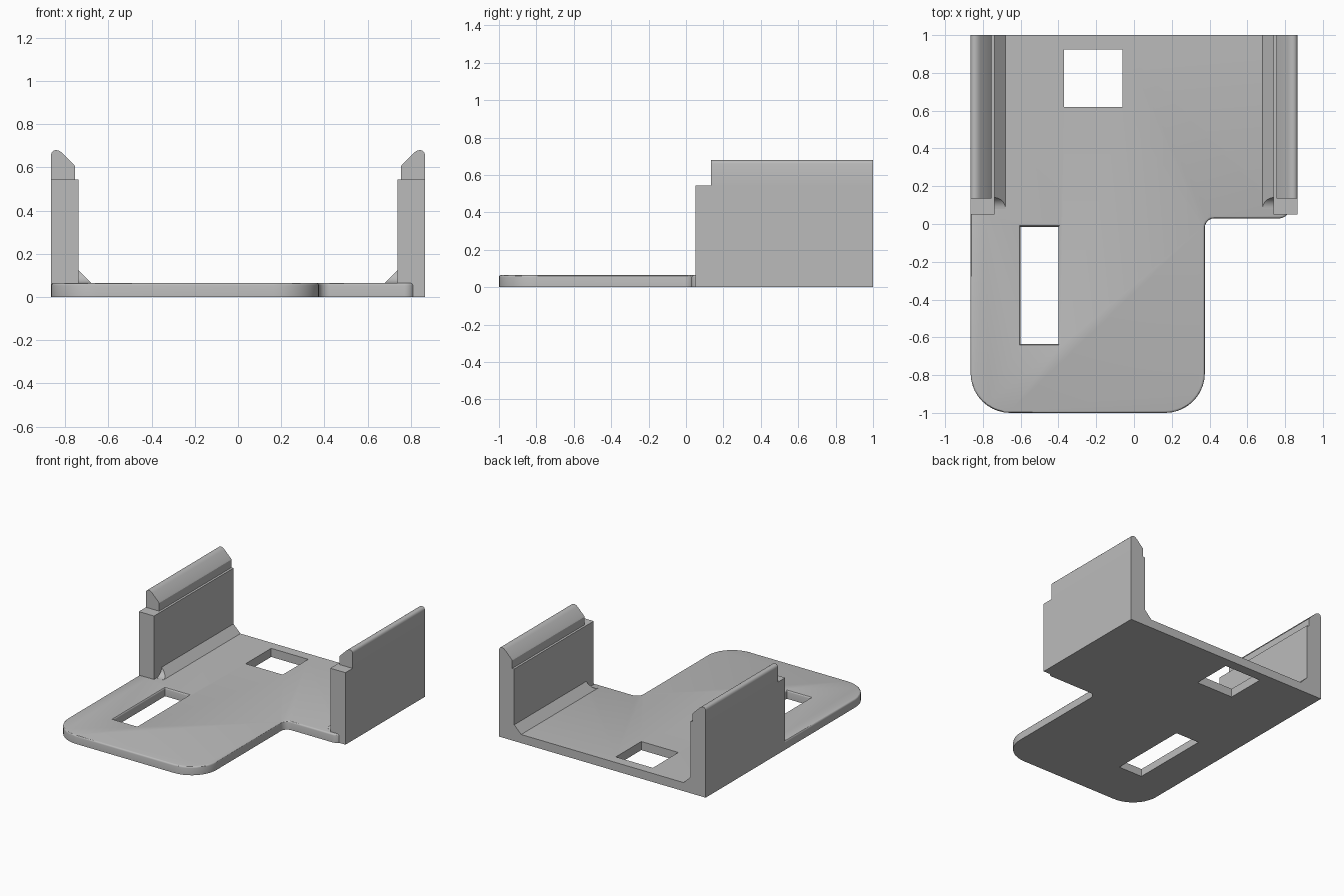
import bpy, bmesh, math

if "Cube" in bpy.data.objects:
    bpy.data.objects.remove(bpy.data.objects["Cube"])

grey = bpy.data.materials.new("plain_grey")
grey.diffuse_color = (0.5, 0.5, 0.5, 1)
grey.use_nodes = True
grey.node_tree.nodes["Principled BSDF"].inputs["Base Color"].default_value = grey.diffuse_color

T = 0.065        # plate thickness
W = 0.865        # half width


def finish(name, bm):
    bmesh.ops.recalc_face_normals(bm, faces=bm.faces[:])
    me = bpy.data.meshes.new(name)
    bm.to_mesh(me)
    bm.free()
    ob = bpy.data.objects.new(name, me)
    me.materials.append(grey)
    bpy.context.collection.objects.link(ob)
    return ob


def loft(name, rings):
    """Join matching closed rings of points and cap both ends."""
    bm = bmesh.new()
    vs = [[bm.verts.new(p) for p in r] for r in rings]
    n = len(vs[0])
    for a, b in zip(vs, vs[1:]):
        for i in range(n):
            j = (i + 1) % n
            bm.faces.new((a[i], a[j], b[j], b[i]))
    bm.faces.new(vs[0])
    bm.faces.new(vs[-1][::-1])
    return finish(name, bm)


def box(name, x0, x1, y0, y1, z0, z1):
    ring = [(x0, y0), (x1, y0), (x1, y1), (x0, y1)]
    return loft(name, [[(x, y, z) for x, y in ring] for z in (z0, z1)])


def arc(cx, cy, r, a0, a1, n=10):
    return [(cx + r * math.cos(math.radians(a0 + (a1 - a0) * i / n)),
             cy + r * math.sin(math.radians(a0 + (a1 - a0) * i / n)))
            for i in range(n + 1)]


def smooth(ob):
    bpy.ops.object.select_all(action='DESELECT')
    ob.select_set(True)
    bpy.context.view_layer.objects.active = ob
    bpy.ops.object.shade_smooth_by_angle(angle=math.radians(30))


# Base plate with rounded front tongue
outline = (arc(-W + 0.21, -0.79, 0.21, 180, 270)
           + arc(0.375 - 0.21, -0.79, 0.21, 270, 360)
           + arc(0.425, -0.02, 0.05, 180, 90, 8)
           + arc(0.77, 0.08, 0.05, 270, 335, 6)
           + [(0.82, 0.06), (0.82, 1), (-0.82, 1), (-0.82, 0.06), (-W, 0.06)])
plate = loft("base_plate", [[(x, y, z) for x, y in outline] for z in (0, T)])

# Slot and square window cut through the plate
for name, x0, x1, y0, y1 in (("slot_cutter", -0.6, -0.4, -0.635, -0.015),
                             ("window_cutter", -0.37, -0.06, 0.62, 0.925)):
    cutter = box(name, x0, x1, y0, y1, -0.1, 0.2)
    cutter.hide_render = True
    cutter.hide_set(True)
    mod = plate.modifiers.new(name, 'BOOLEAN')
    mod.operation = 'DIFFERENCE'
    mod.solver = 'EXACT'
    mod.object = cutter
bpy.context.view_layer.update()
cut = bpy.data.meshes.new_from_object(
    plate.evaluated_get(bpy.context.evaluated_depsgraph_get()))
plate.modifiers.clear()
plate.data = cut

# Rounded upper rim on the tongue and slot
bm = bmesh.new()
bm.from_mesh(cut)
rim = [e for e in bm.edges
       if all(v.co.z > T - 0.001 and v.co.y < 0.07 for v in e.verts)
       and len(e.link_faces) == 2 and e.calc_face_angle(0) > 1]
bmesh.ops.bevel(bm, geom=rim, offset=0.012, segments=3, profile=0.5,
                affect='EDGES', clamp_overlap=True)
bm.to_mesh(cut)
bm.free()
smooth(plate)

# Side walls with clip lips and gussets, mirrored left and right
lip_profile = [(W, 0.545), (0.755, 0.545), (0.755, 0.605), (0.76, 0.613),
               (0.813, 0.666), (0.823, 0.674), (0.834, 0.679), (0.845, 0.68),
               (0.855, 0.677), (0.862, 0.67), (W, 0.66)]
for side, s in (("left", -1), ("right", 1)):
    box(side + "_wall", s * 0.738, s * W, 0.05, 1, 0, 0.545)
    lip = loft(side + "_clip_lip",
               [[(s * x, y, z) for x, z in lip_profile] for y in (0.135, 1)])
    smooth(lip)

    # Gusset along the wall foot, with a hollow curved front end
    rings = []
    for i in range(9):
        t = math.radians(90 * i / 8)
        y, h = 0.08 + 0.06 * math.sin(t), 0.0005 + 0.0595 * (1 - math.cos(t))
        rings.append((y, h))
    rings.append((1, 0.06))
    gusset = loft(side + "_gusset",
                  [[(s * 0.74, y, T - 0.01), (s * 0.68, y, T - 0.01),
                    (s * 0.68, y, T), (s * (0.68 + h), y, T + h),
                    (s * 0.74, y, T + h)] for y, h in rings])
    smooth(gusset)
